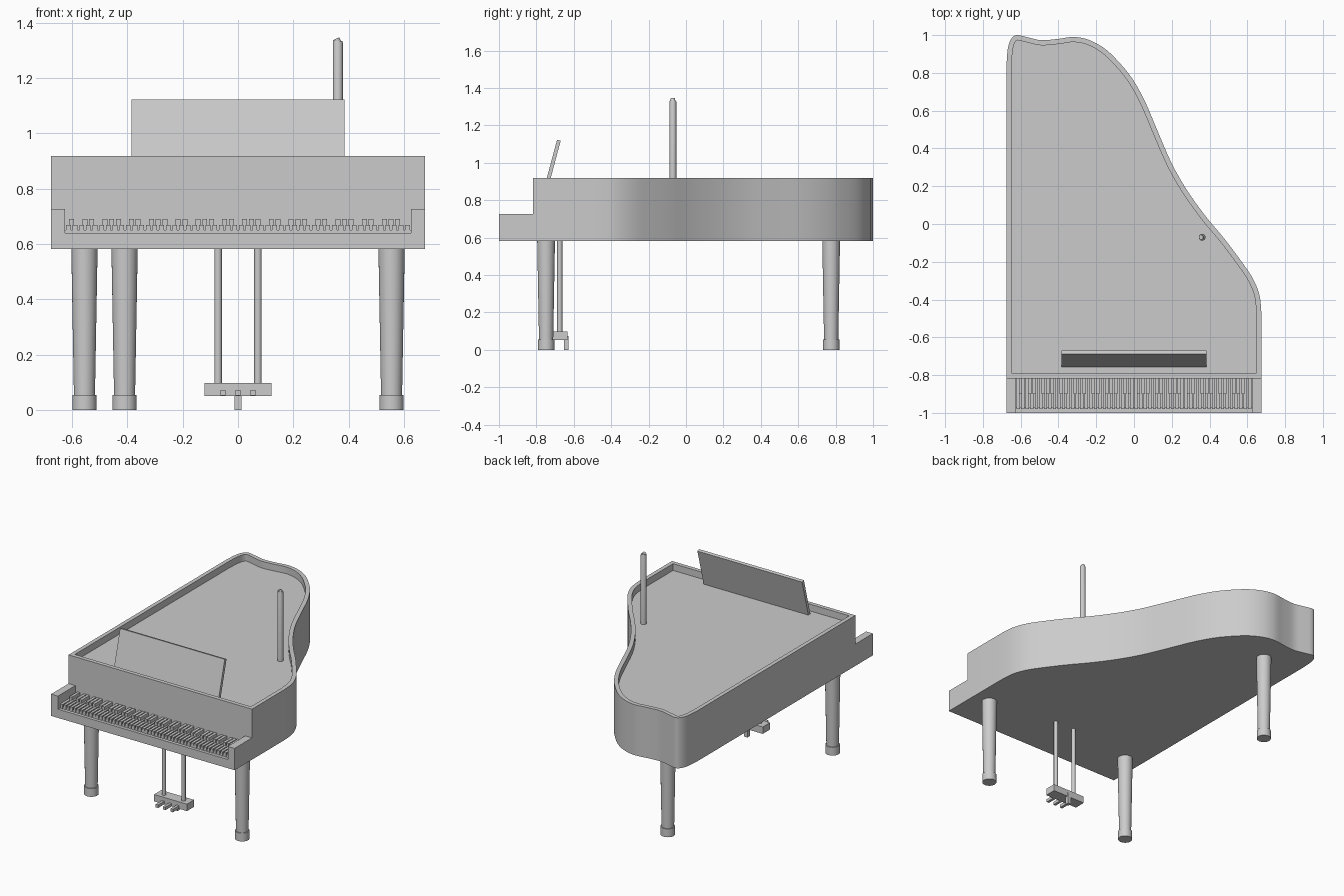
import bpy, bmesh, math
from mathutils import Vector, Matrix

if "Cube" in bpy.data.objects:
    bpy.data.objects.remove(bpy.data.objects["Cube"], do_unlink=True)

GREY = (0.6, 0.6, 0.6, 1)
mat = bpy.data.materials.new("plain grey")
mat.use_nodes = True
mat.diffuse_color = GREY
mat.node_tree.nodes["Principled BSDF"].inputs["Base Color"].default_value = GREY


def finish(name, bm, smooth=False):
    """Turn a bmesh into a named, shaded object."""
    bmesh.ops.recalc_face_normals(bm, faces=bm.faces)
    mesh = bpy.data.meshes.new(name)
    bm.to_mesh(mesh)
    bm.free()
    mesh.materials.append(mat)
    obj = bpy.data.objects.new(name, mesh)
    bpy.context.collection.objects.link(obj)
    if smooth:
        bpy.ops.object.select_all(action='DESELECT')
        obj.select_set(True)
        bpy.context.view_layer.objects.active = obj
        bpy.ops.object.shade_smooth_by_angle(angle=math.radians(35))
    return obj


def boxes(name, spans):
    """One object from boxes given as (x range, y range, z range)."""
    bm = bmesh.new()
    for span in spans:
        mid = Vector([(a + b) / 2 for a, b in span])
        size = [b - a for a, b in span]
        bmesh.ops.create_cube(bm, size=1, matrix=Matrix.Translation(mid) @ Matrix.Diagonal((*size, 1)))
    return finish(name, bm)


def turned(name, x, y, profile, sides=24):
    """Lathe a list of (radius, height) pairs around a vertical axis."""
    bm = bmesh.new()
    rings = [[bm.verts.new((x + r * math.cos(a), y + r * math.sin(a), z))
              for a in (math.tau * i / sides for i in range(sides))] for r, z in profile]
    bridge(bm, rings)
    bm.faces.new(rings[0])
    bm.faces.new(rings[-1])
    return finish(name, bm, True)


def bridge(bm, rings):
    """Join consecutive closed rings with quads."""
    for low, high in zip(rings, rings[1:]):
        for i in range(len(low)):
            bm.faces.new((low[i - 1], low[i], high[i], high[i - 1]))


def smooth_path(points, steps=4):
    """Catmull-Rom curve through the points."""
    pts = [Vector(p) for p in points]
    pts = [pts[0]] + pts + [pts[-1]]
    path = []
    for a, b, c, d in zip(pts, pts[1:], pts[2:], pts[3:]):
        for t in (s / steps for s in range(steps)):
            path.append((2 * b + (c - a) * t + (2 * a - 5 * b + 4 * c - d) * t * t
                         + (3 * b - a - 3 * c + d) * t ** 3) / 2)
    return path + [pts[-1]]


def inset(path, width):
    """Offset a closed clockwise outline inwards with mitred corners."""
    result = []
    for i, p in enumerate(path):
        before = (p - path[i - 1]).normalized()
        after = (path[(i + 1) % len(path)] - p).normalized()
        n1, n2 = (Vector((d.y, -d.x)) for d in (before, after))
        result.append(p + (n1 + n2) * width / (1 + n1.dot(n2)))
    return result


# Main dimensions
HALF, FRONT, CASE_FRONT = 0.675, -1.0, -0.817
BOTTOM, RIM, FLOOR = 0.582, 0.918, 0.873
CHEEK = 0.625

# Curved case with a raised rim around a sunken top
curve = smooth_path([
    (-HALF, 0.84), (-0.668, 0.93), (-0.65, 0.98), (-0.62, 1.0), (-0.56, 0.988),
    (-0.49, 0.973), (-0.4, 0.98), (-0.32, 0.99), (-0.24, 0.975), (-0.15, 0.925),
    (-0.06, 0.835), (0, 0.755), (0.06, 0.645), (0.13, 0.48), (0.2, 0.32),
    (0.28, 0.18), (0.38, 0.04), (0.48, -0.08), (0.57, -0.2), (0.63, -0.29),
    (0.665, -0.38), (HALF, -0.48)])
outer = [Vector((-HALF, CASE_FRONT))] + curve + [Vector((HALF, CASE_FRONT))]
inner = inset(outer, 0.027)
bm = bmesh.new()
rings = [[bm.verts.new((p.x, p.y, z)) for p in path]
         for path, z in ((outer, BOTTOM), (outer, RIM), (inner, RIM), (inner, FLOOR))]
bridge(bm, rings)
bm.faces.new(rings[0])
bm.faces.new(rings[-1])
finish("case", bm, True)

# Keyboard shelf: key slip, key bed and cheek blocks
depth = (FRONT, CASE_FRONT)
boxes("key_slip", [((-CHEEK, CHEEK), depth, (BOTTOM, 0.64))])
boxes("key_bed", [((-CHEEK, CHEEK), (-0.975, CASE_FRONT), (0.64, 0.651))])
for side, name in ((-1, "right_cheek"), (1, "left_cheek")):
    boxes(name, [(sorted((side * CHEEK, side * HALF)), depth, (BOTTOM, 0.727))])

# Keys: 52 long ones from A to C, short ones on all boundaries but B-C and E-F
COUNT = 52
pitch = 2 * CHEEK / COUNT
long_keys, short_keys = [], []
for i in range(COUNT):
    x = -CHEEK + i * pitch
    long_keys.append(((x + 0.0035, x + pitch - 0.0035), (-0.98, CASE_FRONT), (0.64, 0.669)))
    if i % 7 not in (1, 4) and i < COUNT - 1:
        x += pitch
        short_keys.append(((x - 0.009, x + 0.009), (-0.9, CASE_FRONT), (0.65, 0.69)))
boxes("long_keys", long_keys)
boxes("short_keys", short_keys)

# Music desk: a thin board leaning back
desk = boxes("music_desk", [((-0.385, 0.385), (0, 0.02), (0, 0.262))])
desk.location = (0, -0.757, FLOOR - 0.003)
desk.rotation_euler.x = math.radians(-15)

# Lid prop with a small slanted tip
turned("lid_prop", 0.361, -0.07, [(0.018, FLOOR), (0.018, 1.328), (0.016, 1.334)], 16)
tip = turned("lid_prop_tip", 0, 0, [(0.012, -0.012), (0.012, 0.01)], 12)
tip.location = (0.359, -0.07, 1.333)
tip.rotation_euler.y = math.radians(-25)

# Tapered legs with straight feet
leg = [(0.044, 0), (0.044, 0.055), (0.038, 0.055), (0.0475, BOTTOM)]
for name, x, y in (("front_right_leg", -0.555, -0.748), ("front_left_leg", 0.555, -0.748),
                   ("rear_leg", -0.41, 0.776)):
    turned(name, x, y, leg, 32)

# Pedal assembly: two rods, box, support post and three pedals
for name, x in (("right_pedal_rod", -0.072), ("left_pedal_rod", 0.072)):
    turned(name, x, -0.675, [(0.0135, 0.09), (0.0135, BOTTOM)], 16)
boxes("pedal_box", [((-0.121, 0.121), (-0.71, -0.634), (0.051, 0.097))])
boxes("pedal_post", [((-0.012, 0.012), (-0.653, -0.629), (0, 0.075))])
boxes("pedals", [((x - 0.009, x + 0.009), (-0.775, -0.7), (0.052, 0.072)) for x in (-0.054, 0, 0.054)])
